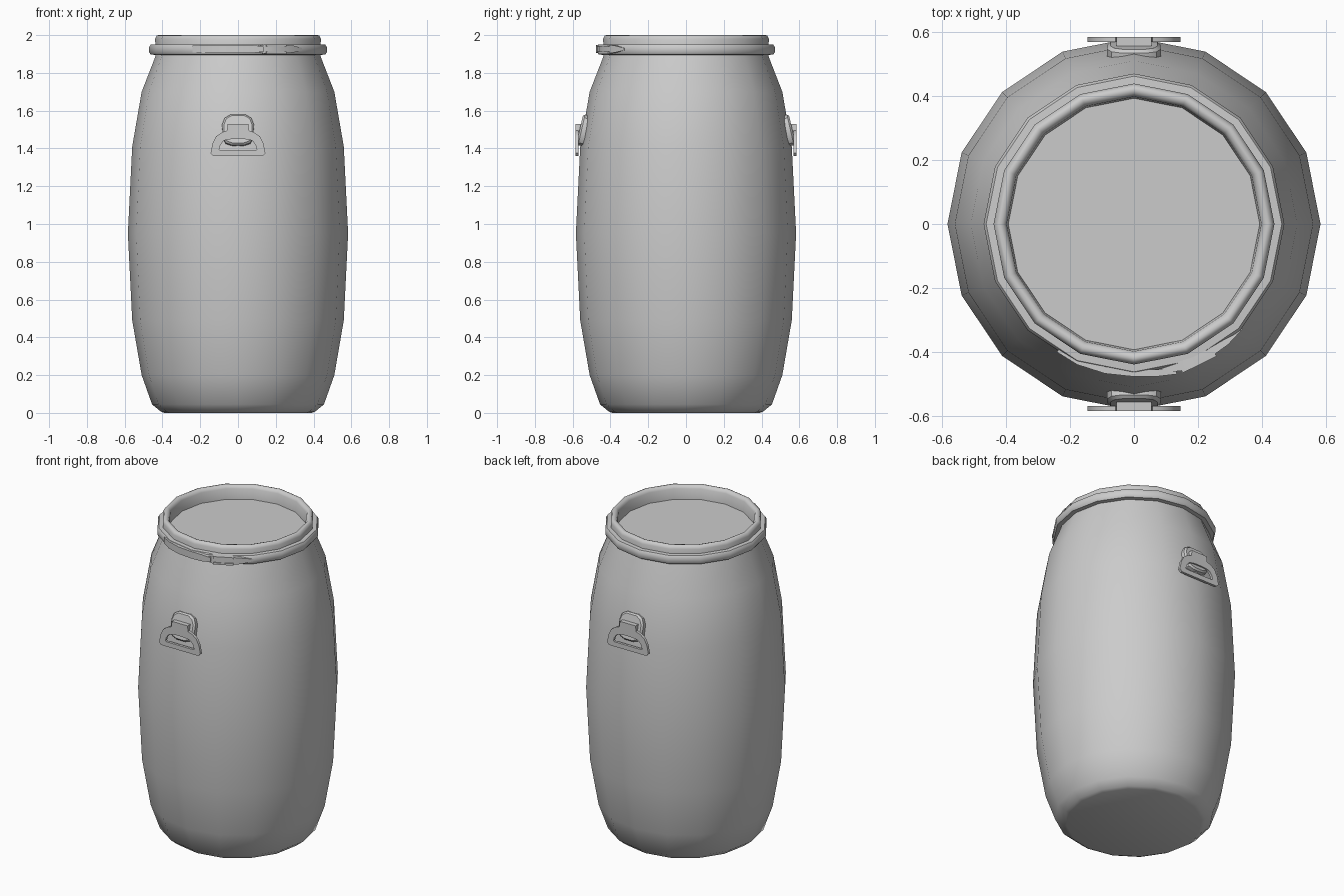
import bpy, bmesh, math
from mathutils import Matrix, Vector

if "Cube" in bpy.data.objects:
    bpy.data.objects.remove(bpy.data.objects["Cube"])

SIDES = 16


def finish(name, bm, angle):
    bmesh.ops.recalc_face_normals(bm, faces=bm.faces)
    me = bpy.data.meshes.new(name)
    bm.to_mesh(me)
    bm.free()
    ob = bpy.data.objects.new(name, me)
    bpy.context.collection.objects.link(ob)
    bpy.ops.object.select_all(action='DESELECT')
    ob.select_set(True)
    bpy.context.view_layer.objects.active = ob
    bpy.ops.object.shade_smooth_by_angle(angle=math.radians(angle))
    return ob


def bridge(bm, rings, closed=False):
    n = len(rings[0])
    pairs = list(zip(rings, rings[1:]))
    if closed:
        pairs.append((rings[-1], rings[0]))
    for a, b in pairs:
        for i in range(n):
            j = (i + 1) % n
            bm.faces.new((a[i], a[j], b[j], b[i]))


def lathe(name, profile, angle, cap_start=False, cap_end=False, closed=False):
    bm = bmesh.new()
    rings = [[bm.verts.new((r * math.cos(2 * math.pi * i / SIDES),
                            r * math.sin(2 * math.pi * i / SIDES), z))
              for i in range(SIDES)] for r, z in profile]
    bridge(bm, rings, closed)
    if cap_start:
        bm.faces.new(rings[0])
    if cap_end:
        bm.faces.new(rings[-1])
    return finish(name, bm, angle)


def arc_strip(name, stations, zc=1.926):
    # stations: angle in degrees, inner radius, outer radius, half height
    bm = bmesh.new()
    rings = []
    for a, r0, r1, h in stations:
        c, s = math.cos(math.radians(a)), math.sin(math.radians(a))
        rings.append([bm.verts.new((r * c, r * s, zc + z))
                      for r, z in ((r0, -h), (r1, -h), (r1, h), (r0, h))])
    bridge(bm, rings)
    bm.faces.new(rings[0])
    bm.faces.new(rings[-1])
    return finish(name, bm, 30)


def mirrored(half):
    # right half outline (x, z), listed bottom to top, to a full loop
    return half + [(-x, z) for x, z in reversed(half)]


def plate(name, layers, turn, matrix=Matrix(), capped=False):
    # layers: (outline, y) loops bridged in order, closed unless capped
    bm = bmesh.new()
    rings = [[bm.verts.new((x, y, z)) for x, z in loop] for loop, y in layers]
    bridge(bm, rings, not capped)
    if capped:
        bm.faces.new(rings[0])
        bm.faces.new(rings[-1])
    bmesh.ops.transform(bm, matrix=Matrix.Rotation(turn, 4, 'Z') @ matrix, verts=bm.verts)
    return finish(name, bm, 35)


# barrel body
lathe("barrel_body", [(0.39, 0.0), (0.41, 0.008), (0.455, 0.045), (0.51, 0.2), (0.56, 0.49),
                      (0.583, 0.95), (0.56, 1.41), (0.51, 1.7), (0.44, 1.88), (0.43, 1.92)],
      60, cap_start=True)

# recessed lid with raised rim
lathe("lid", [(0.435, 1.91), (0.439, 1.98), (0.43, 1.997), (0.42, 2.0), (0.408, 1.997),
              (0.398, 1.98), (0.393, 1.915)], 50, cap_end=True)

# clamp ring around the neck
lathe("clamp_ring", [(0.43, 1.895), (0.462, 1.897), (0.47, 1.908), (0.47, 1.938),
                     (0.462, 1.95), (0.43, 1.952)], 50, closed=True)

# closing lever and latch on the ring
arc_strip("clamp_lever", [(-121, .45, .467, .018), (-112, .452, .474, .022), (-101, .455, .476, .022),
                          (-90, .455, .477, .022), (-81, .46, .482, .021), (-74, .468, .488, .014)])
arc_strip("latch_base", [(-79, .45, .474, .014), (-72, .452, .482, .025), (-66, .455, .482, .025),
                         (-60, .455, .48, .024), (-52, .452, .478, .018), (-44, .45, .472, .006)])
for side in (-1, 1):
    arc_strip("latch_cheek", [(-72, .47, .49, .006), (-58, .47, .487, .006)], 1.926 + side * 0.019)

# two carrying handles, front and back
mount = mirrored([(0.03, -0.083), (0.065, -0.07), (0.082, -0.04), (0.084, 0.03),
                  (0.07, 0.065), (0.04, 0.083)])
mount_small = [(x * 0.88, z * 0.9) for x, z in mount]
outer = mirrored([(0.07, 1.36), (0.13, 1.36), (0.145, 1.375), (0.135, 1.425),
                  (0.115, 1.465), (0.085, 1.485), (0.058, 1.495), (0.055, 1.53)])
inner = mirrored([(0.05, 1.39), (0.095, 1.39), (0.1, 1.395), (0.095, 1.415),
                  (0.08, 1.437), (0.068, 1.444), (0.045, 1.448), (0.03, 1.45)])
bar = mirrored([(0.055, 1.485), (0.055, 1.53)])
for side, turn in (("front", 0), ("back", math.pi)):
    tilt = Matrix.Translation((0, -0.547, 1.497)) @ Matrix.Rotation(math.radians(-13), 4, 'X')
    plate(side + "_handle_mount", [(mount, 0.035), (mount, -0.006), (mount_small, -0.016)],
          turn, tilt, capped=True)
    plate(side + "_handle_bar", [(bar, -0.52), (bar, -0.578)], turn, capped=True)
    plate(side + "_handle_grip", [(outer, -0.568), (outer, -0.584), (inner, -0.584), (inner, -0.568)], turn)
